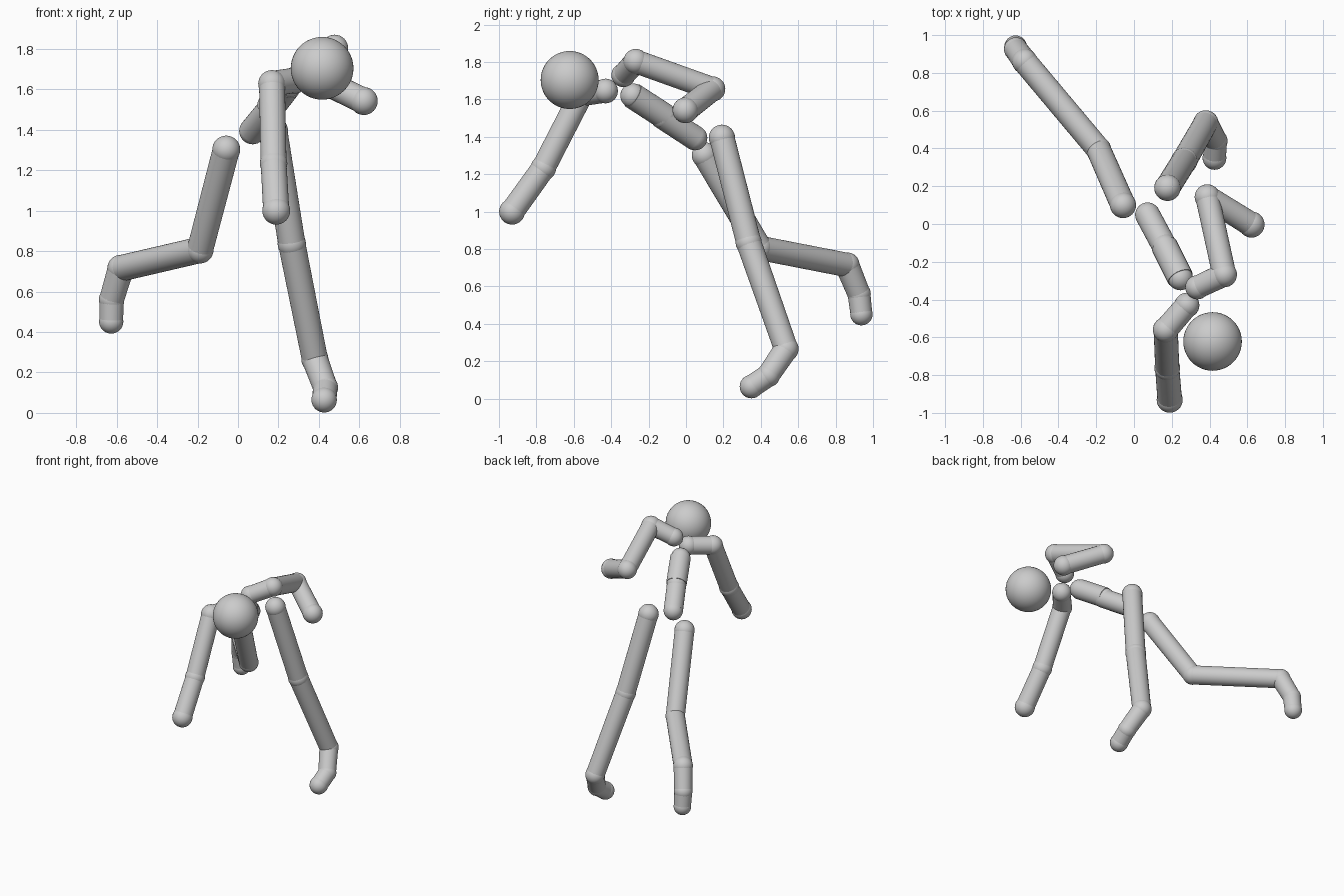
import bpy
import bmesh
from mathutils import Vector, Matrix

if "Cube" in bpy.data.objects:
    bpy.data.objects.remove(bpy.data.objects["Cube"])

grey = bpy.data.materials.new("light grey")
grey.diffuse_color = (0.6, 0.6, 0.6, 1)
grey.use_nodes = True
grey.node_tree.nodes["Principled BSDF"].inputs["Base Color"].default_value = grey.diffuse_color


def add_ball(bm, centre, radius, segments=32, rings=16):
    bmesh.ops.create_uvsphere(bm, u_segments=segments, v_segments=rings, radius=radius,
                              matrix=Matrix.Translation(centre))


def add_tube(bm, a, b, ra, rb):
    axis = b - a
    turn = axis.to_track_quat('Z', 'Y').to_matrix().to_4x4()
    bmesh.ops.create_cone(bm, cap_ends=True, segments=32, radius1=ra, radius2=rb,
                          depth=axis.length, matrix=Matrix.Translation((a + b) / 2) @ turn)


def finish(bm, name):
    mesh = bpy.data.meshes.new(name)
    bm.to_mesh(mesh)
    bm.free()
    mesh.materials.append(grey)
    obj = bpy.data.objects.new(name, mesh)
    bpy.context.collection.objects.link(obj)
    bpy.ops.object.select_all(action='DESELECT')
    obj.select_set(True)
    bpy.context.view_layer.objects.active = obj
    bpy.ops.object.shade_smooth_by_angle()


def limb(name, joints, tube_scale=0.94):
    """Chain of (x, y, z, ball radius) joints linked by tubes."""
    bm = bmesh.new()
    pts = [Vector(j[:3]) for j in joints]
    for p, j in zip(pts, joints):
        add_ball(bm, p, j[3])
    for i in range(len(pts) - 1):
        add_tube(bm, pts[i], pts[i + 1],
                 joints[i][3] * tube_scale, joints[i + 1][3] * tube_scale)
    finish(bm, name)


# Head
head = bmesh.new()
add_ball(head, (0.416, -0.622, 1.704), 0.155, 48, 24)
finish(head, "head")

# Torso: two overlapping segments, the chest a little wider at the waist
limb("pelvis", [(0.072, 0.048, 1.394, 0.066), (0.165, -0.125, 1.507, 0.066)], 1.0)
limb("chest", [(0.16, -0.115, 1.51, 0.066), (0.245, -0.285, 1.62, 0.066)], 1.06)

# Arms: collar, shoulder, elbow, hand
limb("left_arm", [(0.28, -0.43, 1.645, 0.066), (0.168, -0.56, 1.627, 0.068),
                  (0.176, -0.762, 1.234, 0.068), (0.189, -0.93, 1.0, 0.069)])
limb("right_arm", [(0.335, -0.335, 1.73, 0.064), (0.478, -0.268, 1.803, 0.067),
                   (0.388, 0.143, 1.656, 0.067), (0.622, -0.003, 1.542, 0.069)])

# Legs: hip, knee, ankle, ball of foot, toe
limb("left_leg", [(-0.058, 0.1, 1.302, 0.069), (-0.188, 0.395, 0.806, 0.067),
                  (-0.579, 0.861, 0.715, 0.067), (-0.625, 0.925, 0.56, 0.063),
                  (-0.627, 0.938, 0.452, 0.06)], 0.97)
limb("right_leg", [(0.177, 0.192, 1.395, 0.07), (0.266, 0.335, 0.836, 0.07),
                   (0.38, 0.535, 0.266, 0.067), (0.432, 0.44, 0.125, 0.063),
                   (0.426, 0.35, 0.065, 0.063)], 0.96)
